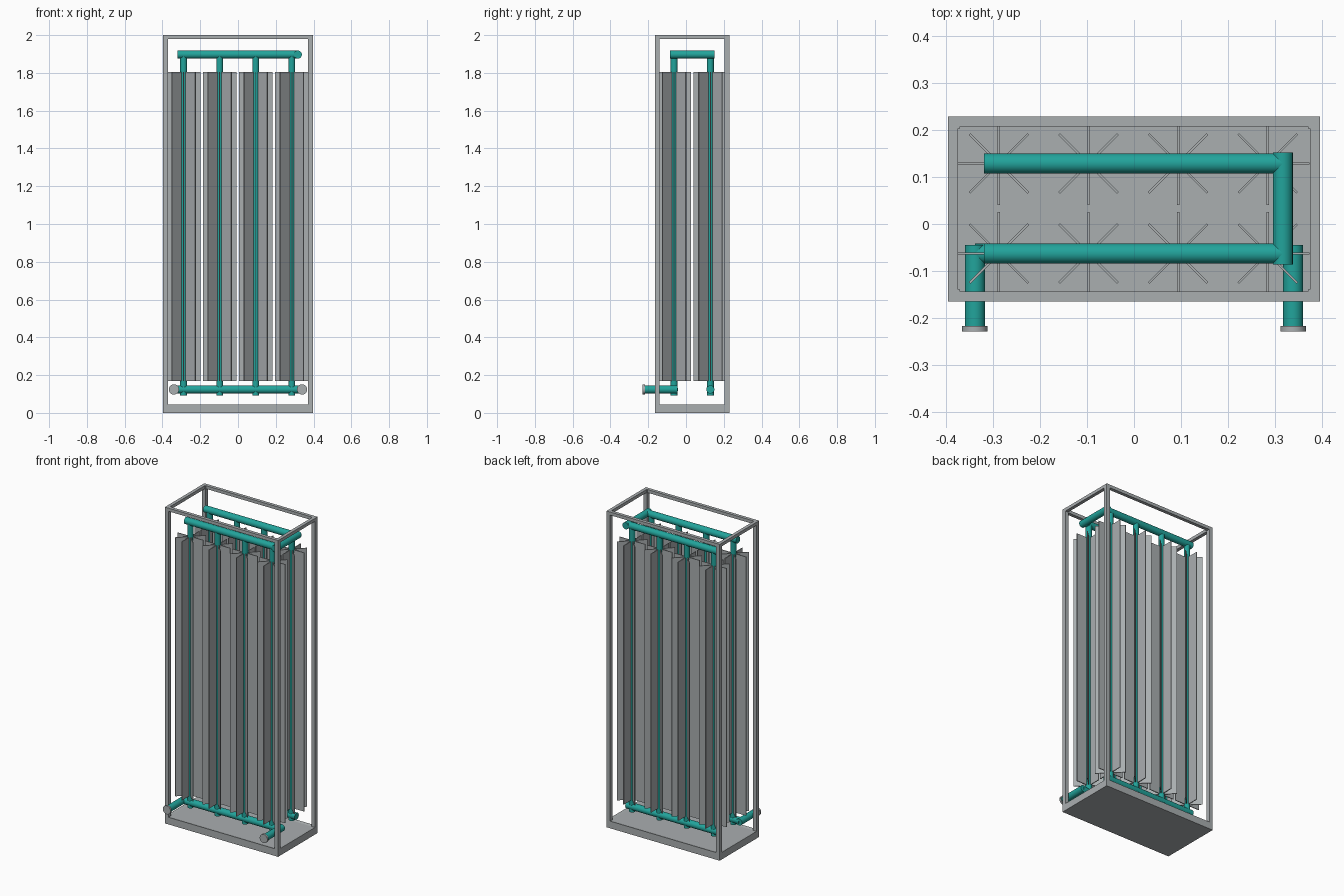
import bpy, bmesh, math
from mathutils import Vector

if "Cube" in bpy.data.objects:
    bpy.data.objects.remove(bpy.data.objects["Cube"])


def material(name, rgb):
    m = bpy.data.materials.new(name)
    m.diffuse_color = (*rgb, 1)
    m.use_nodes = True
    m.node_tree.nodes["Principled BSDF"].inputs["Base Color"].default_value = m.diffuse_color
    return m


GREY = material("aluminium grey", (0.40, 0.425, 0.435))
TEAL = material("teal pipe", (0.016, 0.37, 0.33))


def box(name, lo, hi, mat=GREY):
    bpy.ops.mesh.primitive_cube_add(size=1, location=[(a + b) / 2 for a, b in zip(lo, hi)])
    ob = bpy.context.object
    ob.name = name
    ob.scale = [b - a for a, b in zip(lo, hi)]
    bpy.ops.object.transform_apply(location=False, rotation=False, scale=True)
    ob.data.materials.append(mat)
    return ob


def pipe(name, a, b, r, mat=TEAL):
    a, b = Vector(a), Vector(b)
    bpy.ops.mesh.primitive_cylinder_add(vertices=40, radius=r, depth=(b - a).length, location=(a + b) / 2)
    ob = bpy.context.object
    ob.name = name
    ob.rotation_euler = (b - a).to_track_quat('Z', 'Y').to_euler()
    bpy.ops.object.shade_smooth_by_angle(angle=math.radians(35))
    ob.data.materials.append(mat)
    return ob


X, Y0, Y1 = 0.396, -0.165, 0.229      # frame footprint
POST, RAIL = 0.025, 0.021
BASE = 0.045

# Base slab with a very shallow recessed top
base = box("base", (-X, Y0, 0), (X, Y1, BASE))
bm = bmesh.new()
bm.from_mesh(base.data)
top = [f for f in bm.faces if f.normal.z > 0.9]
bmesh.ops.inset_region(bm, faces=top, thickness=0.025, depth=0)
bmesh.ops.translate(bm, verts=top[0].verts, vec=(0, 0, -0.004))
bm.to_mesh(base.data)
bm.free()

# Corner posts
for x in (-X, X - POST):
    for y in (Y0, Y1 - POST):
        box("corner_post", (x, y, BASE), (x + POST, y + POST, 2))

# Top rails between the posts
for y in (Y0, Y1 - RAIL):
    box("top_rail_long", (-X + POST, y, 1.98), (X - POST, y + RAIL, 2))
for x in (-X, X - RAIL):
    box("top_rail_short", (x, Y0 + POST, 1.98), (x + RAIL, Y1 - POST, 2))

# Finned tubes: two rows of four, each with a star of eight fins
ROWS = (-0.063, 0.129)
COLS = (-0.288, -0.097, 0.094, 0.285)
PIPE_R, TOP_Z, LOW_Z = 0.0213, 1.897, 0.124
for y in ROWS:
    for x in COLS:
        pipe("riser_tube", (x, y, 0.093), (x, y, TOP_Z), 0.018)
        for k in range(4):
            fin = box("fin_pair", (x - 0.0885, y - 0.0025, 0.169), (x + 0.0885, y + 0.0025, 1.805))
            fin.rotation_euler.z = k * math.pi / 4

# Header pipes
CROSS_X, PORT_X = 0.317, 0.339
for y in ROWS:
    pipe("upper_header", (-0.32, y, TOP_Z), (CROSS_X, y, TOP_Z), PIPE_R)
front, back = ROWS
pipe("upper_cross_pipe", (CROSS_X, front - 0.023, TOP_Z), (CROSS_X, back + 0.023, TOP_Z), PIPE_R)
pipe("lower_front_header", (-PORT_X, front, LOW_Z), (PORT_X, front, LOW_Z), PIPE_R)
pipe("lower_back_header", (-0.32, back, LOW_Z), (0.32, back, LOW_Z), PIPE_R)

# Front ports with end flanges
for x in (-PORT_X, PORT_X):
    pipe("port_pipe", (x, -0.218, LOW_Z), (x, -0.045, LOW_Z), PIPE_R)
    pipe("port_flange", (x, -0.229, LOW_Z), (x, -0.217, LOW_Z), 0.027, GREY)
